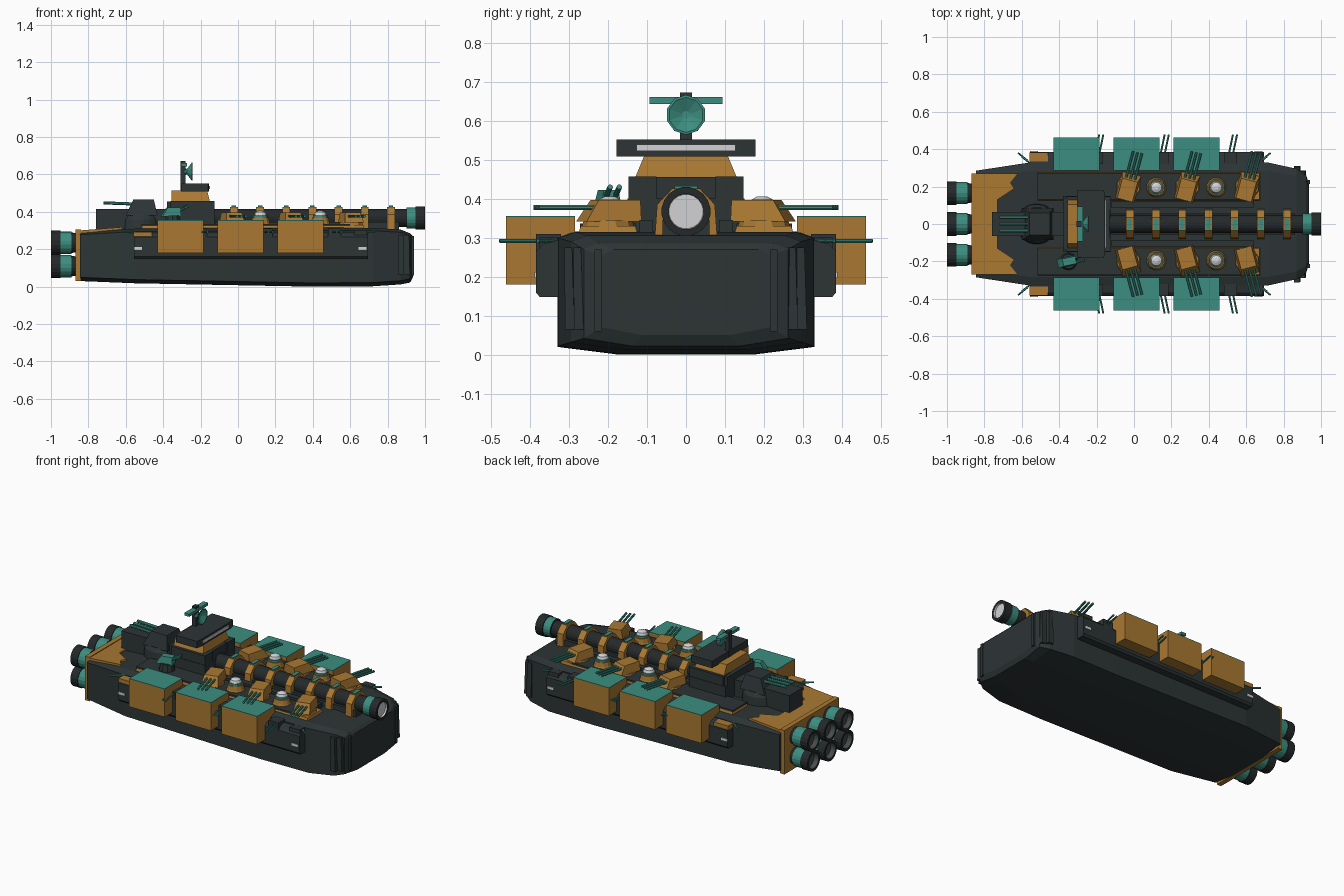
import bpy, math
from mathutils import Matrix, Vector

if "Cube" in bpy.data.objects:
    bpy.data.objects.remove(bpy.data.objects["Cube"])

def mat(name, c):
    m = bpy.data.materials.new(name)
    m.diffuse_color = (*c, 1)
    m.use_nodes = True
    m.node_tree.nodes["Principled BSDF"].inputs["Base Color"].default_value = m.diffuse_color
    return m

DARK = mat("hull_dark", (0.026, 0.035, 0.036))
ORANGE = mat("ochre", (0.40, 0.19, 0.032))
TEAL = mat("teal", (0.045, 0.27, 0.215))
WHITE = mat("lamp_white", (0.65, 0.65, 0.67))
GREY = mat("gunmetal", (0.018, 0.022, 0.023))
GLOW = mat("nozzle_grey", (0.06, 0.07, 0.07))

def mesh(name, verts, faces, mats, idx=None, mx=None):
    me = bpy.data.meshes.new(name)
    me.from_pydata([tuple(v) for v in verts], [], faces)
    for m in mats:
        me.materials.append(m)
    if idx:
        for p, i in zip(me.polygons, idx):
            p.material_index = i
    if mx:
        me.transform(mx)
    o = bpy.data.objects.new(name, me)
    bpy.context.collection.objects.link(o)
    return o

def loft(name, rings, mats, seg=None, mx=None):
    """Skin closed rings of equal length and cap both ends; seg = material per segment."""
    n = len(rings[0])
    faces, idx = [list(range(n))[::-1]], [seg[0] if seg else 0]
    for k in range(len(rings) - 1):
        for i in range(n):
            j = (i + 1) % n
            faces.append([k*n + i, k*n + j, k*n + n + j, k*n + n + i])
            idx.append(seg[k] if seg else 0)
    faces.append([(len(rings) - 1)*n + i for i in range(n)])
    idx.append(seg[-1] if seg else 0)
    return mesh(name, [v for r in rings for v in r], faces, mats, idx, mx)

def box(name, x, y, z, m, top=None, mx=None):
    """Box from ranges; top = (x0, x1, y0, y1) of the upper face for tapered blocks."""
    t = top or (*x, *y)
    r = lambda a, b, c, d, h: [(a, c, h), (b, c, h), (b, d, h), (a, d, h)]
    return loft(name, [r(*x, *y, z[0]), r(*t, z[1])], [m], None, mx)

def lathe(name, pos, prof, mats, seg=None, n=16, axis=(0, 0, 1)):
    """Turned part; prof = (distance along axis, radius)."""
    q = Vector(axis).to_track_quat('Z', 'Y').to_matrix().to_4x4()
    rings = [[(r*math.cos(2*math.pi*(i + .5)/n), r*math.sin(2*math.pi*(i + .5)/n), h)
              for i in range(n)] for h, r in prof]
    return loft(name, rings, mats, seg, Matrix.Translation(pos) @ q)

def rod(name, a, b, r, m, n=8):
    a, b = Vector(a), Vector(b)
    return lathe(name, a, [(0, r), ((b - a).length, r)], [m], None, n, b - a)

# Hull: stations of x, half width, bottom, top
rings = []
for x, w, b, t in [(-.845, .285, .03, .292), (-.55, .33, .018, .31), (.4, .33, 0, .316), (.72, .328, .002, .314),
                   (.87, .295, .012, .305), (.92, .262, .022, .285), (.935, .215, .05, .27)]:
    half = [(w*.52, b), (w, b + .02), (w, t - .015), (w*.86, t)]
    rings.append([(x, y, z) for y, z in half] + [(x, -y, z) for y, z in half[::-1]])
loft("hull", rings, [DARK])

# Bow ribs
for s in (1, -1):
    for x, y in ((.905, .275), (.875, .298)):
        box("bow_rib", (x - .02, x + .014), (s*y - .012, s*y + .012), (.065, .275), DARK,
            (x - .02, x + .01, s*y - .014, s*y + .006))
    box("bow_panel", (.92, .94), (s*.225 - .01, s*.225 + .01), (.06, .27), DARK)

# Stern plate and painted stern deck
box("stern_plate", (-.87, -.84), (-.27, .27), (.03, .305), ORANGE)
patch = [(-.85, -.27), (-.62, -.27), (-.66, -.22), (-.64, -.19), (-.73, -.13), (-.73, .13),
         (-.64, .19), (-.66, .22), (-.62, .27), (-.85, .27)]
loft("stern_deck_paint", [[(x, y, z + .02*(x + .85)/.25) for x, y in patch] for z in (.285, .3)], [ORANGE])

# Engines
for y in (-.165, 0, .165):
    for z in (.11, .235):
        lathe("engine", (-.86, y, z), [(0, .05), (.03, .055), (.03, .06), (.09, .06), (.09, .064),
              (.14, .064), (.14, .048), (.11, .044)], [GREY, TEAL, GLOW], [0, 0, 1, 0, 0, 0, 2], 18, (-1, 0, 0))

for s in (1, -1):
    ys = lambda a, b: tuple(sorted((s*a, s*b)))
    # Side sponson
    sec = [(.3, .148), (.375, .148), (.385, .16), (.385, .265), (.365, .285), (.3, .3)]
    loft("sponson", [[(x, s*y, z) for y, z in sec] for x in (-.557, .695)], [DARK])
    box("sponson_paint", (-.56, -.46), ys(.335, .383), (.268, .293), ORANGE)
    box("sponson_end_step", (.62, .69), ys(.33, .375), (.27, .3), DARK)
    for x in (-.535, .665):
        box("side_lamp", (x - .022, x + .022), ys(.38, .389), (.197, .212), WHITE)

    # Cargo boxes with teal lids
    for x in (-.307, .013, .333):
        box("cargo_box", (x - .123, x + .123), ys(.285, .462), (.18, .352), ORANGE)
        box("cargo_lid", (x - .123, x + .123), ys(.285, .462), (.352, .356), TEAL)

    # Sponson guns
    for x in (-.2, .15, .515):
        box("side_gun_mount", (x - .035, x + .035), ys(.32, .385), (.265, .31), DARK)
        for d in (-.011, .011):
            rod("side_gun_barrel", (x + d, s*.36, .292), (x + d + .025, s*.478, .292), .0055, TEAL)
    for x, k in ((-.55, -1), (.66, 1)):
        for d in (0, .02):
            rod("corner_gun_barrel", (x + d*k, s*(.32 + d), .292), (x + k*(.05 + d), s*(.36 + d), .292), .005, TEAL)

    # Raised gun deck
    box("gun_deck", (-.52, .68), ys(.12, .28), (.295, .33), ORANGE, (-.51, .67, *ys(.13, .27)))
    box("gun_deck_top", (-.515, .6), ys(.13, .272), (.325, .336), DARK)
    box("deck_rail", (-.12, .64), ys(.085, .12), (.3, .345), DARK)

    # Triple gun turrets
    for x in (-.03, .285, .605):
        mx = Matrix.Translation((x, s*.2, 0)) @ Matrix.Rotation(s*math.radians(75), 4, 'Z')
        lathe("turret_base", (x, s*.2, .325), [(0, .068), (.02, .062)], [ORANGE], None, 10)
        box("turret_body", (-.075, .07), (-.052, .052), (.342, .397), ORANGE, (-.075, .035, -.042, .042), mx)
        for d in (-.024, 0, .024):
            rod("turret_barrel", mx @ Vector((.03, d, .377)), mx @ Vector((.19, d, .377)), .007, TEAL)

    # Domes
    for x in (.12, .44):
        lathe("dome", (x, s*.195, .325), [(0, .058), (.02, .05), (.045, .045), (.045, .04), (.058, .04),
              (.058, .034), (.073, .028), (.081, .012)], [ORANGE, TEAL, WHITE], [0, 0, 0, 1, 1, 2, 2], 12)

    # Superstructure flank towers
    box("flank_tower", (-.36, -.125), ys(.075, .147), (.3, .457), DARK)

# Spine cannon
box("cannon_bed", (-.15, .86), (-.06, .06), (.29, .345), DARK)
lathe("cannon", (-.2, 0, .367), [(0, .048), (1.1, .048), (1.1, .058), (1.15, .058), (1.15, .063), (1.2, .063),
      (1.2, .046), (1.19, .044)], [GREY, TEAL, WHITE], [0, 0, 1, 0, 0, 0, 2], 20, (1, 0, 0))
clamp = [(-.08, .3), (.08, .3), (.074, .385), (.035, .426), (-.035, .426), (-.074, .385)]
for i in range(7):
    x = -.022 + .14*i
    loft("cannon_clamp", [[(x + d, y, z) for y, z in clamp] for d in (-.021, .021)], [ORANGE])
    box("clamp_cap", (x - .012, x + .012), (-.03, .03), (.42, .433), TEAL)

# Superstructure and bridge
box("citadel", (-.38, -.125), (-.15, .15), (.3, .4), DARK)
box("citadel_upper", (-.38, -.13), (-.135, .135), (.4, .455), DARK)
box("bridge_neck", (-.355, -.15), (-.13, .13), (.455, .515), ORANGE, (-.355, -.165, -.105, .105))
slab = [(-.305, -.178), (-.16, -.178), (-.155, -.14), (-.155, .14), (-.16, .178), (-.305, .178)]
loft("bridge", [[(x, y, z) for x, y in slab] for z in (.508, .552)], [DARK])
box("bridge_window", (-.16, -.15), (-.127, .127), (.522, .539), WHITE)

# Radar mast
box("mast", (-.307, -.28), (-.016, .016), (.5, .672), DARK)
box("antenna_bar", (-.305, -.272), (-.094, .094), (.643, .66), TEAL)
lathe("radar_dish", (-.285, 0, .615), [(0, .02), (.012, .014), (.04, .051), (.041, .045), (.025, .01)],
      [TEAL], None, 10, (1, 0, 0))

# Aft block and main turret
box("aft_block", (-.76, -.38), (-.065, .065), (.29, .415), DARK)
lathe("main_turret_ring", (-.52, 0, .3), [(0, .11), (.06, .105), (.085, .09)], [DARK], None, 20)
box("main_turret", (-.6, -.43), (-.085, .085), (.38, .465), DARK, (-.56, -.45, -.06, .06))
for y in (-.036, 0, .036):
    rod("main_barrel", (-.5, y, .44), (-.72, y, .448), .009, TEAL)

# Small deck gun
lathe("deck_gun_base", (-.35, -.2, .32), [(0, .05), (.06, .04)], [DARK], None, 10)
mx = Matrix.Translation((-.35, -.2, .4)) @ Matrix.Rotation(math.radians(12), 4, 'Z')
box("deck_gun", (-.06, .04), (-.026, .026), (-.025, .022), TEAL, (-.03, .04, -.02, .02), mx)
for d in (-.012, .012):
    rod("deck_gun_barrel", mx @ Vector((.02, d, 0)), mx @ Vector((.085, d, .03)), .007, TEAL)
